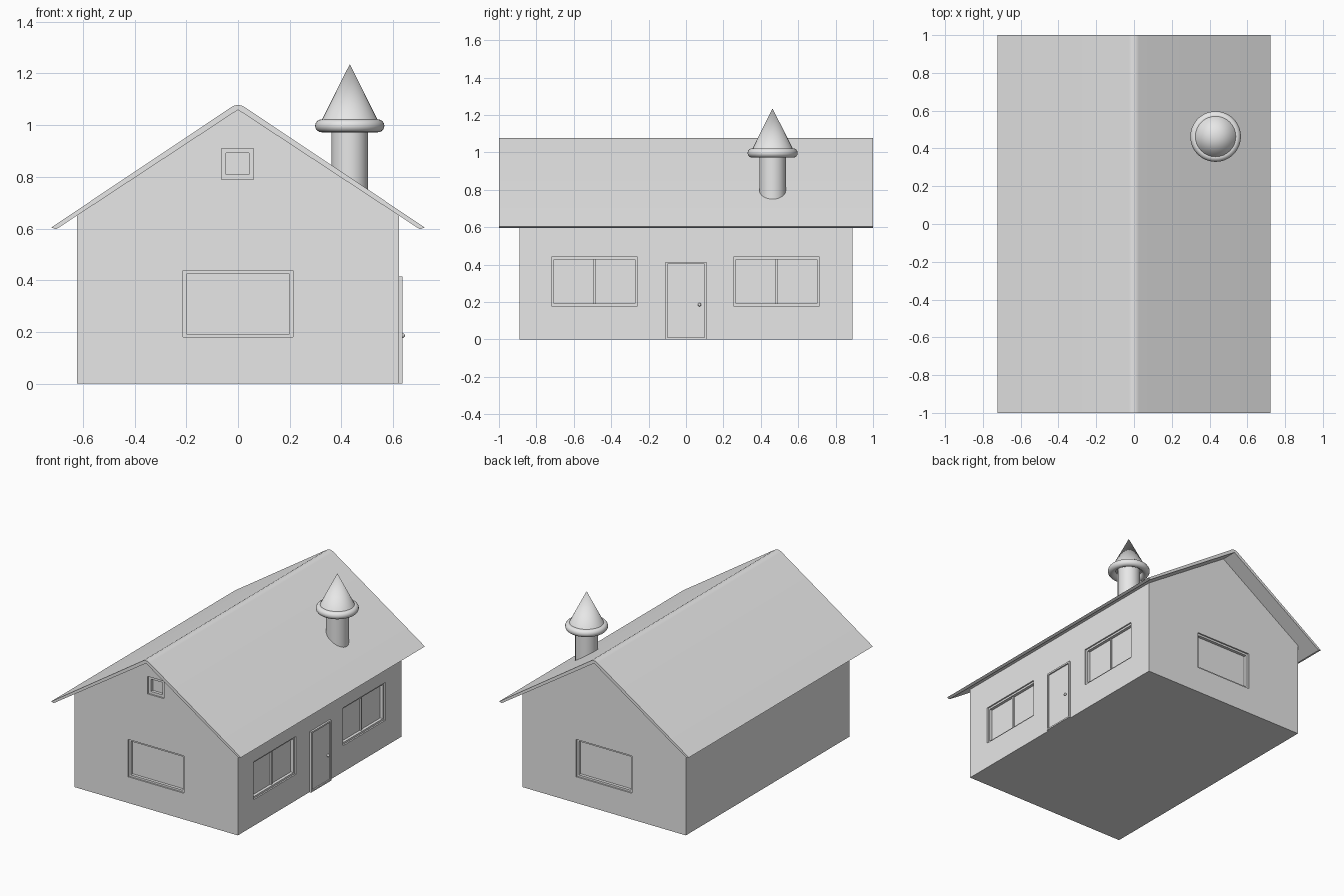
import bpy, bmesh, math
from mathutils import Matrix, Vector

if "Cube" in bpy.data.objects:
    bpy.data.objects.remove(bpy.data.objects["Cube"])

grey = bpy.data.materials.new("light grey")
grey.diffuse_color = (0.8, 0.8, 0.8, 1)
grey.use_nodes = True
grey.node_tree.nodes["Principled BSDF"].inputs["Base Color"].default_value = grey.diffuse_color


def make(name, bm, smooth=False, recalc=True):
    if recalc:
        bmesh.ops.recalc_face_normals(bm, faces=bm.faces)
    me = bpy.data.meshes.new(name)
    bm.to_mesh(me)
    bm.free()
    me.materials.append(grey)
    ob = bpy.data.objects.new(name, me)
    bpy.context.collection.objects.link(ob)
    if smooth:
        bpy.ops.object.select_all(action='DESELECT')
        ob.select_set(True)
        bpy.context.view_layer.objects.active = ob
        bpy.ops.object.shade_smooth_by_angle(angle=math.radians(35))
    return ob


def add_box(bm, lo, hi):
    lo, hi = Vector(lo), Vector(hi)
    mat = Matrix.Translation((lo + hi) / 2) @ Matrix.Diagonal((*(hi - lo), 1))
    bmesh.ops.create_cube(bm, size=1, matrix=mat)


def prism(name, profile, half, smooth=False):
    """Extrude an x-z profile along y."""
    bm = bmesh.new()
    face = bm.faces.new([bm.verts.new((x, -half, z)) for x, z in profile])
    ext = bmesh.ops.extrude_face_region(bm, geom=[face])
    verts = [v for v in ext["geom"] if isinstance(v, bmesh.types.BMVert)]
    bmesh.ops.translate(bm, verts=verts, vec=(0, 2 * half, 0))
    return make(name, bm, smooth)


WX, WY = 0.622, 0.89  # wall planes

# House body with gable ends
walls = prism("walls", [(-WX, 0), (WX, 0), (WX, 0.653), (0, 1.062), (-WX, 0.653)], WY)

# Roof with rounded ridge and square-cut eaves
right = [(0.703, 0.597), (0.722, 0.604), (0.026, 1.069), (0.014, 1.0755)]
left = [(-x, z) for x, z in reversed(right)]
prism("roof", [(0, 1.059)] + right + [(0, 1.0775)] + left, 1.0, smooth=True)

# Window openings: wall, centre along wall, z range, half width, frame width
windows = [("front", 0, 0.18, 0.437, 0.212, 0.013),
           ("back", 0, 0.18, 0.437, 0.212, 0.013),
           ("front", -0.002, 0.79, 0.91, 0.062, 0.018),
           ("right", -0.49, 0.18, 0.44, 0.23, 0.013),
           ("right", 0.483, 0.18, 0.44, 0.23, 0.013)]


def recess(name, depth, inset):
    bm = bmesh.new()
    for side, c, z0, z1, half, frame in windows:
        w, f = half - inset * frame, inset * frame
        if side == "right":
            add_box(bm, (WX - depth, c - w, z0 + f), (WX + depth, c + w, z1 - f))
        else:
            y = -WY if side == "front" else WY
            add_box(bm, (c - w, y - depth, z0 + f), (c + w, y + depth, z1 - f))
    cutter = make(name, bm)
    cutter.hide_render = True
    cutter.hide_viewport = True
    mod = walls.modifiers.new(name, 'BOOLEAN')
    mod.operation = 'DIFFERENCE'
    mod.solver = 'EXACT'
    mod.object = cutter


recess("frame_cutter", 0.01, 0)
recess("pane_cutter", 0.03, 1)

# Middle bars of the side windows
bm = bmesh.new()
for side, c, z0, z1, half, frame in windows:
    if side == "right":
        add_box(bm, (WX - 0.035, c - 0.006, z0 + 0.01), (WX - 0.02, c + 0.006, z1 - 0.01))
make("window_bars", bm)

# Door frame, door leaf and knob
bm = bmesh.new()
for s in (-1, 1):
    y0, y1 = sorted((s * 0.099, s * 0.11))
    add_box(bm, (WX - 0.01, y0, 0), (WX + 0.013, y1, 0.415))
add_box(bm, (WX - 0.01, -0.099, 0.404), (WX + 0.013, 0.099, 0.415))
add_box(bm, (WX - 0.01, -0.099, 0), (WX + 0.013, 0.099, 0.01))
make("door_frame", bm)
bm = bmesh.new()
add_box(bm, (WX - 0.01, -0.1, 0.005), (WX + 0.004, 0.1, 0.41))
make("door", bm)
bm = bmesh.new()
bmesh.ops.create_uvsphere(bm, u_segments=16, v_segments=10, radius=0.009,
                          matrix=Matrix.Translation((WX + 0.014, 0.072, 0.186)))
make("door_knob", bm, True)

# Chimney: pipe, rounded collar and conical cap
CX, CY = 0.432, 0.463


def cone(name, r1, r2, z0, z1):
    bm = bmesh.new()
    bmesh.ops.create_cone(bm, cap_ends=True, segments=32, radius1=r1, radius2=r2,
                          depth=z1 - z0,
                          matrix=Matrix.Translation((CX, CY, (z0 + z1) / 2)))
    make(name, bm, True)


cone("chimney_pipe", 0.071, 0.071, 0.72, 1.01)
cone("chimney_cap", 0.118, 0, 1.0, 1.235)
bpy.ops.mesh.primitive_torus_add(location=(CX, CY, 0.997), major_radius=0.109,
                                 minor_radius=0.025, major_segments=48, minor_segments=16)
collar = bpy.context.object
collar.name = "chimney_collar"
collar.data.materials.append(grey)
bpy.ops.object.shade_smooth_by_angle(angle=math.radians(35))
